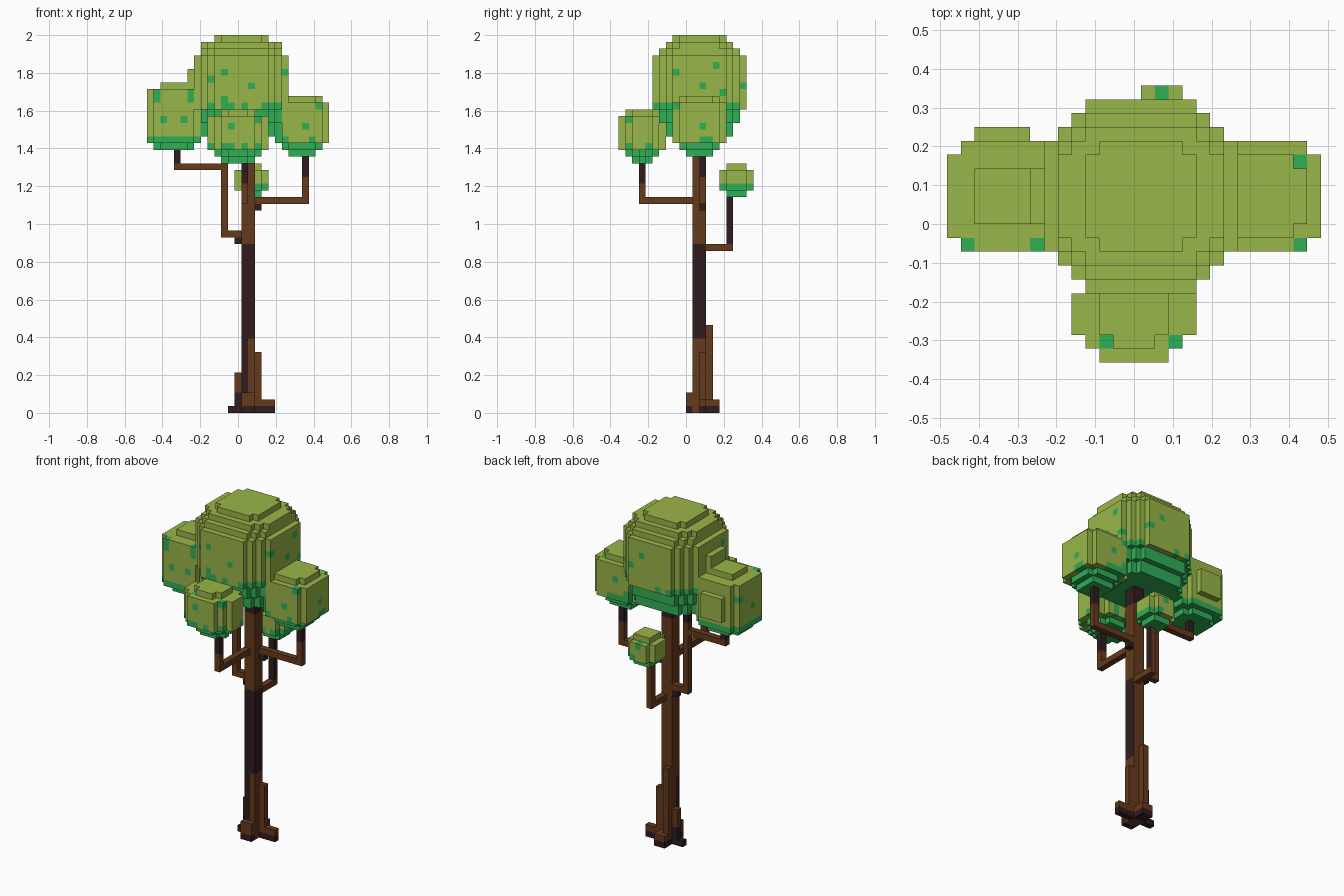
import bpy, bmesh, random
from mathutils import Vector

random.seed(7)
if "Cube" in bpy.data.objects:
    bpy.data.objects.remove(bpy.data.objects["Cube"], do_unlink=True)

V = 1 / 28                          # block size
ORIGIN = Vector((13.5, 10, 0))      # block grid point at the world origin
BROWN, DARK, MIXED, LEAF, SHADE = range(5)


def material(name, rgb):
    m = bpy.data.materials.new(name)
    lin = [((c / 255 + 0.055) / 1.055) ** 2.4 for c in rgb] + [1]
    m.use_nodes = True
    m.diffuse_color = lin
    m.node_tree.nodes["Principled BSDF"].inputs["Base Color"].default_value = lin
    return m


bark = material("brown_bark", (101, 58, 28))
dark_bark = material("dark_bark", (49, 28, 31))
leaf = material("light_leaf", (153, 182, 72))
shade_leaf = material("deep_green_leaf", (48, 175, 86))

parts = {}                          # part name -> {block: colour}


def box(part, x, y, z, colour=BROWN):
    """Fill a block range; a single number means one block thick."""
    rx, ry, rz = [range(*r) if isinstance(r, tuple) else (r,) for r in (x, y, z)]
    cells = parts.setdefault(part, {})
    for i in rx:
        for j in ry:
            for k in rz:
                cells[i, j, k] = colour


def foliage(part, cx, cy, layers, solid, fade, specks, corner=0.25):
    """Stack octagonal layers (bottom, top, half x, half y)."""
    cells = parts.setdefault(part, {})
    for z0, z1, hx, hy in layers:
        for k in range(z0, z1):
            for i in range(int(cx - hx), int(cx + hx)):
                for j in range(int(cy - hy), int(cy + hy)):
                    dx, dy = i + 0.5 - cx, j + 0.5 - cy
                    if abs(dx) + abs(dy) > (hx + hy) * (1 - corner):
                        continue
                    chance = 1 if k < solid else 0.5 if k < fade else 0
                    # a few specks scattered over the back and right sides
                    if k >= fade and k < z1 - 1 and (dy == hy - 0.5 or dx == 0.5 - hx):
                        chance = 0.06
                    cells[i, j, k] = SHADE if random.random() < chance else LEAF
    for cell in specks:
        cells[cell] = SHADE


# Trunk
box("trunk", (14, 16), (11, 13), (0, 38))
box("trunk", (14, 16), (11, 13), (11, 25), MIXED)
box("trunk", 14, 11, (3, 11), DARK)
box("trunk", (14, 16), (11, 13), (38, 42), DARK)

# Roots
box("right_root", 13, 12, (0, 6))
box("right_root", 13, 12, (0, 3), DARK)
box("right_root", 12, 12, 0, DARK)
box("left_root", 16, 12, (0, 9))
box("left_root", (17, 19), 12, (0, 2))
box("front_root", (14, 16), 10, (0, 3))
box("back_root", 14, 13, (0, 13))
box("back_root", 15, 13, (0, 2))
box("back_root", (14, 16), 14, (0, 2))
for name in ("left_root", "front_root", "back_root"):
    for cell in parts[name]:
        if cell[2] == 0:
            parts[name][cell] = DARK

# Branches
box("right_branch", 13, 12, 25, DARK)
box("right_branch", (11, 14), 12, 26)
box("right_branch", 11, 12, (26, 38))
box("right_branch", 11, 12, (38, 41), DARK)
box("right_branch", (4, 11), 12, 36)
box("right_branch", 4, 12, (37, 39), DARK)
box("left_branch", 16, 12, 30, DARK)
box("left_branch", (16, 24), 12, 31)
box("left_branch", 23, 12, (32, 35))
box("left_branch", 23, 12, (35, 38), DARK)
box("front_branch", 14, (3, 11), 31)
box("front_branch", 14, 3, (32, 34))
box("front_branch", 14, 3, (34, 37), DARK)
box("back_branch", 15, (13, 17), 24)
box("back_branch", 15, 16, (25, 32), MIXED)

# Foliage
foliage("main_crown", 14, 12, [
    (41, 43, 6, 5), (43, 45, 6, 6), (45, 53, 7, 7),
    (53, 54, 6, 6), (54, 55, 6, 5), (55, 56, 4, 4)], 45, 46,
    [(11, 5, 50), (15, 5, 48), (11, 5, 46), (9, 6, 49), (20, 8, 50),
     (20, 14, 51), (20, 12, 48), (20, 15, 47)])
box("main_crown", 6, (10, 14), (45, 51), LEAF)
foliage("right_foliage", 4, 12, [
    (39, 40, 3, 3), (40, 48, 4, 4), (48, 49, 2, 2)], 41, 41,
    [(1, 8, 46), (6, 8, 46), (2, 8, 43), (5, 8, 43), (1, 8, 47), (6, 8, 47)])
box("right_foliage", (2, 6), 16, (42, 46), LEAF)
foliage("left_foliage", 23, 12, [
    (38, 39, 2, 2), (39, 40, 3, 3), (40, 46, 4, 4), (46, 47, 3, 3)], 40, 41,
    [(25, 8, 45), (25, 14, 45), (23, 8, 42), (26, 12, 42)])
foliage("front_foliage", 13.5, 3.5, [
    (37, 38, 2.5, 1.5), (38, 39, 3.5, 2.5), (39, 44, 4.5, 3.5),
    (44, 45, 2.5, 2.5)], 39, 40,
    [(11, 1, 43), (16, 1, 43), (12, 0, 42)], 0.36)
foliage("back_foliage", 15.5, 17.5, [
    (32, 33, 1.5, 1.5), (33, 36, 2.5, 2.5), (36, 37, 1.5, 1.5)], 33, 34,
    [(15, 19, 35)])

# Skin each part with its exposed block faces
filled = set().union(*parts.values())
taken = set()
for name, cells in parts.items():
    wood = "foliage" not in name and "crown" not in name
    mats = (bark, dark_bark) if wood else (leaf, shade_leaf)
    bm = bmesh.new()
    for cell, colour in cells.items():
        if cell in taken:
            continue
        taken.add(cell)
        centre = Vector(cell) + Vector((0.5, 0.5, 0.5)) - ORIGIN
        for axis in range(3):
            for sign in (-1, 1):
                n = Vector((0, 0, 0))
                n[axis] = sign
                if tuple(int(a + b) for a, b in zip(cell, n)) in filled:
                    continue
                u = Vector((0, 0, 0))
                u[(axis + 1) % 3] = 0.5
                w = n.cross(u)
                mid = centre + n / 2
                corners = (mid - u - w, mid + u - w, mid + u + w, mid - u + w)
                face = bm.faces.new([bm.verts.new(p * V) for p in corners])
                if colour == MIXED:      # back and right sides stay brown
                    face.material_index = 0 if n.y > 0 or n.x < 0 else 1
                else:
                    face.material_index = int(colour in (DARK, SHADE))
    bmesh.ops.remove_doubles(bm, verts=bm.verts, dist=V / 100)
    mesh = bpy.data.meshes.new(name)
    bm.to_mesh(mesh)
    bm.free()
    for m in mats:
        mesh.materials.append(m)
    bpy.context.collection.objects.link(bpy.data.objects.new(name, mesh))
